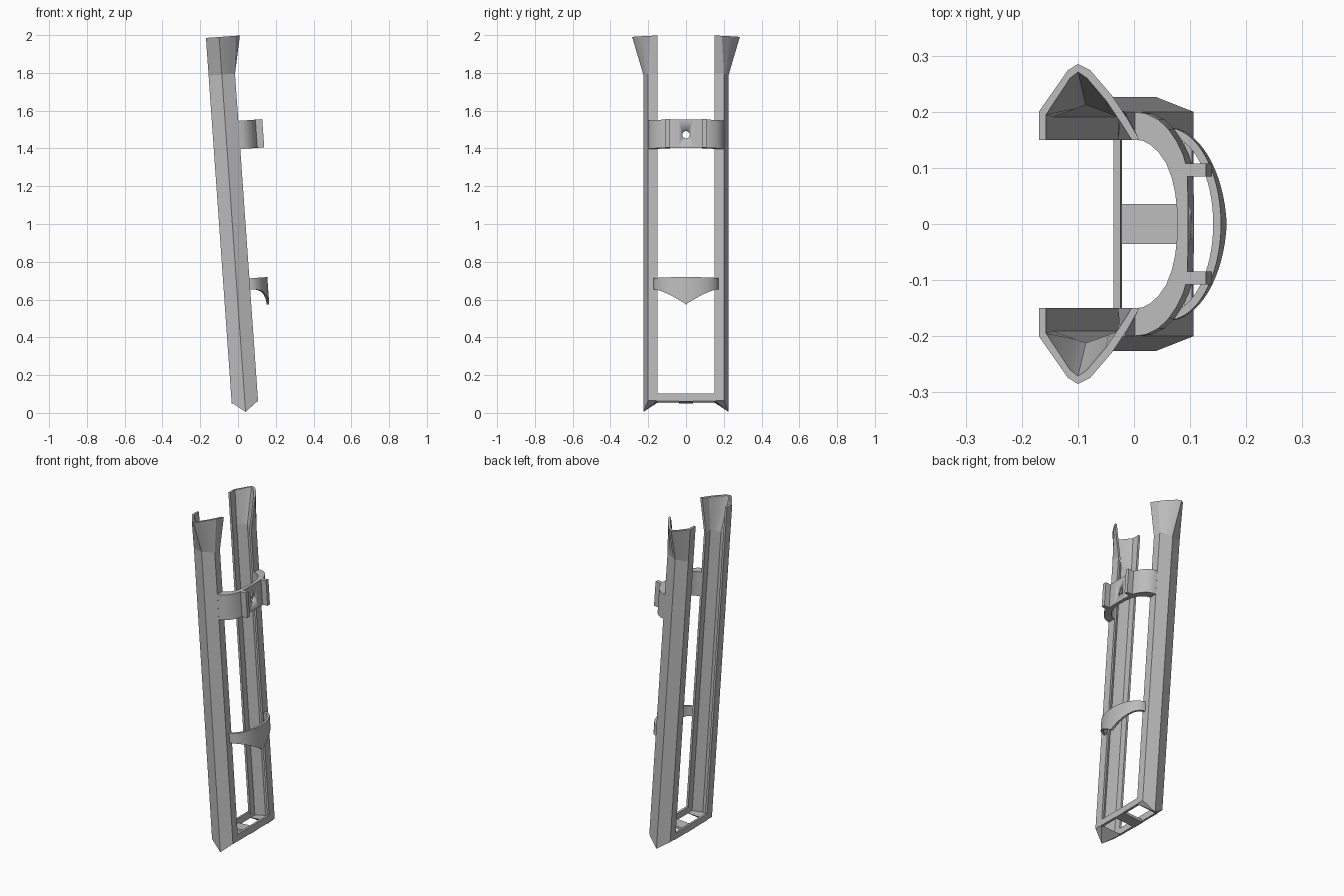
import bpy, bmesh, math
from mathutils import Matrix, Vector

if "Cube" in bpy.data.objects:
    bpy.data.objects.remove(bpy.data.objects["Cube"], do_unlink=True)

grey = bpy.data.materials.new("plain_grey")
grey.use_nodes = True
grey.diffuse_color = (0.5, 0.5, 0.5, 1)
grey.node_tree.nodes["Principled BSDF"].inputs["Base Color"].default_value = grey.diffuse_color

# The whole holder leans back; parts are built upright, then tilted
LEAN = Matrix.Translation((0.04, 0, 0.005)) @ Matrix.Rotation(-math.radians(4.03), 4, "Y")
TOP, FLARE, FLOOR = 1.99, 1.79, 0.055


def finish(name, bm):
    bmesh.ops.recalc_face_normals(bm, faces=bm.faces)
    bm.transform(LEAN)
    mesh = bpy.data.meshes.new(name)
    bm.to_mesh(mesh)
    bm.free()
    mesh.materials.append(grey)
    obj = bpy.data.objects.new(name, mesh)
    bpy.context.collection.objects.link(obj)
    bpy.ops.object.select_all(action="DESELECT")
    obj.select_set(True)
    bpy.context.view_layer.objects.active = obj
    bpy.ops.object.shade_smooth_by_angle(angle=math.radians(25))
    return obj


def loft(name, rings, cap=True):
    """Skin closed rings of equal length, with end caps."""
    bm = bmesh.new()
    rows = [[bm.verts.new(p) for p in ring] for ring in rings]
    n = len(rows[0])
    for a, b in zip(rows, rows[1:]):
        for i in range(n):
            j = (i + 1) % n
            bm.faces.new((a[i], a[j], b[j], b[i]))
    if cap:
        for row in (rows[0], rows[-1]):
            # caps are strips between the outer and inner halves
            for i in range(n // 2 - 1):
                bm.faces.new((row[i], row[i + 1], row[n - 2 - i], row[n - 1 - i]))
    return finish(name, bm)


def box(name, lo, hi):
    bm = bmesh.new()
    bmesh.ops.create_cube(bm, size=1)
    lo, hi = Vector(lo), Vector(hi)
    bm.transform(Matrix.Translation((lo + hi) / 2) @ Matrix.Diagonal((*(hi - lo), 1)))
    return finish(name, bm)


# Rail sections: outer line and inner line, running across the channel
rail_out = [(-.07, .15), (-.07, .2), (-.02, .2186), (0, .226),
            (.02, .2186), (.045, .2093), (.07, .2), (.07, .15)]
rail_in = [(-.057, .15), (-.057, .191), (-.02, .205), (0, .212),
           (.02, .205), (.04, .1975), (.057, .191), (.057, .15)]
mouth_out = [(-.07, .15), (-.07, .2), (-.018, .274), (0, .285),
             (.022, .274), (.06, .23), (.087, .19), (.11, .15)]
mouth_in = [(-.057, .15), (-.057, .195), (-.014, .26), (0, .271),
            (.016, .26), (.05, .22), (.075, .183), (.096, .15)]

for side, s in (("left", 1), ("right", -1)):
    def section(outer, inner, w):
        return [(u, s * y, w) for u, y in outer + inner[::-1]]

    # Channel rail, open inwards
    loft(side + "_rail", [section(rail_out, rail_in, FLOOR),
                          section(rail_out, rail_in, FLARE)])
    # Flared mouth
    loft(side + "_rail_mouth", [section(rail_out, rail_in, FLARE),
                                section(mouth_out, mouth_in, TOP)])
    # Pointed foot
    bm = bmesh.new()
    rim = [bm.verts.new((u, s * y, FLOOR)) for u, y in rail_out]
    tip = bm.verts.new((0, s * .226, 0))
    bm.faces.new(rim)
    for i in range(len(rim)):
        bm.faces.new((rim[i], rim[(i + 1) % len(rim)], tip))
    finish(side + "_foot", bm)
    # Clamp ears
    box(side + "_clamp_ear", (.155, min(s * .085, s * .108), 1.39),
        (.197, max(s * .085, s * .108), 1.54))


def mirrored(half):
    return half + [(u, -y) for u, y in half[::-1]]


# Upper clamp band
band_out = mirrored([(.065, .2), (.09, .197), (.112, .186), (.13, .169),
                     (.145, .147), (.156, .124), (.163, .1), (.165, .04)])
band_in = mirrored([(.065, .15), (.083, .149), (.098, .141), (.113, .127),
                    (.126, .108), (.136, .082), (.142, .055), (.146, .02)])
clamp = loft("clamp_band", [[(u, y, w) for u, y in band_out + band_in[::-1]]
                            for w in (1.39, 1.54)])

# Screw hole through the clamp
bm = bmesh.new()
bmesh.ops.create_cone(bm, cap_ends=True, segments=24, radius1=.02, radius2=.02, depth=.2)
bm.transform(Matrix.Translation((.16, 0, 1.46)) @ Matrix.Rotation(math.pi / 2, 4, "Y"))
cutter = finish("hole_cutter", bm)
cut = clamp.modifiers.new("hole", "BOOLEAN")
cut.operation = "DIFFERENCE"
cut.object = cutter
bpy.context.view_layer.objects.active = clamp
bpy.ops.object.modifier_apply(modifier=cut.name)
bpy.data.objects.remove(cutter, do_unlink=True)

# Lower hoop, its lower edge dipping to a point in the middle
bm = bmesh.new()
rows = []
STEPS = 32
for i in range(STEPS + 1):
    a = math.pi * (i / STEPS - .5)
    c, d = math.cos(a), math.sin(a)
    low = .645 - .085 * (1 - abs(d)) ** 1.3
    out, inn = (.068 + .097 * c, .172 * d), (.068 + .083 * c, .157 * d)
    rows.append([bm.verts.new((*p, w)) for p, w in
                 ((out, low), (out, .704), (inn, .704), (inn, low))])
for a, b in zip(rows, rows[1:]):
    for k in range(4):
        bm.faces.new((a[k], a[(k + 1) % 4], b[(k + 1) % 4], b[k]))
bm.faces.new(rows[0])
bm.faces.new(rows[-1])
finish("lower_hoop", bm)

# Bottom frame: two cross bars and a middle slat
box("outer_cross_bar", (.056, -.16, .052), (.07, .16, .092))
box("inner_cross_bar", (-.07, -.16, .052), (-.058, .16, .092))
box("middle_slat", (-.07, -.036, .05), (.07, .036, .066))
